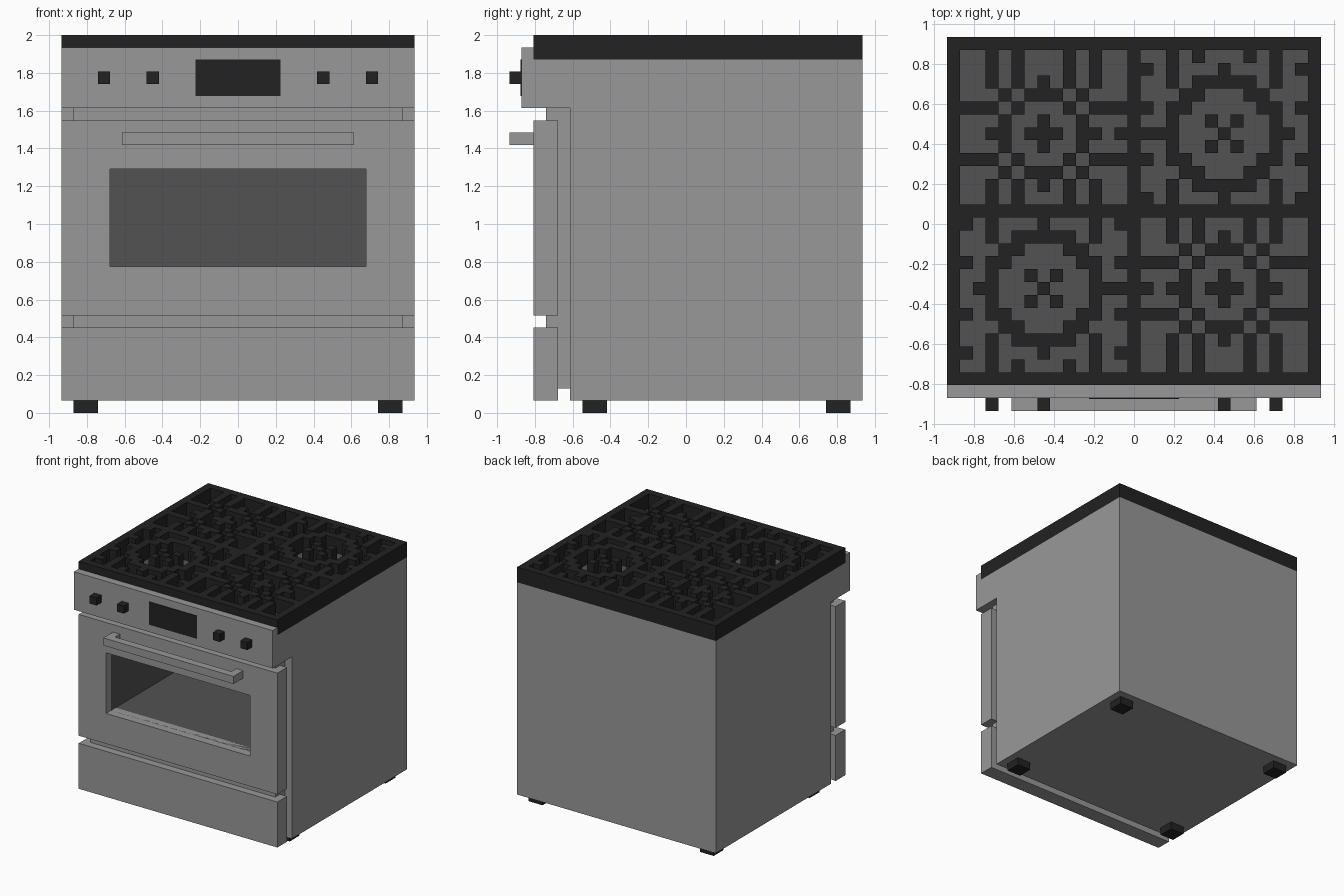
import bpy, bmesh

U = 2 / 31          # one building block
HALF = 14.5         # half the footprint, in blocks

cube = bpy.data.objects.get("Cube")
if cube:
    bpy.data.objects.remove(cube, do_unlink=True)


def material(name, value):
    m = bpy.data.materials.new(name)
    m.use_nodes = True
    colour = (value, value, value, 1)
    m.diffuse_color = colour
    m.node_tree.nodes["Principled BSDF"].inputs["Base Color"].default_value = colour
    return m


STEEL = material("steel grey", 0.314)
DARK = material("dark grey", 0.084)
BLACK = material("black", 0.016)


def finish(name, bm, mats):
    mesh = bpy.data.meshes.new(name)
    bm.to_mesh(mesh)
    bm.free()
    for m in mats:
        mesh.materials.append(m)
    ob = bpy.data.objects.new(name, mesh)
    bpy.context.collection.objects.link(ob)
    return ob


def add_box(bm, x, y, z):
    """Box from block ranges, counted from the left, front and ground."""
    verts = bmesh.ops.create_cube(bm, size=1)["verts"]
    for v in verts:
        v.co = [(r[0] if c < 0 else r[1]) * U - off * U
                for c, r, off in zip(v.co, (x, y, z), (HALF, HALF, 0))]


def box(name, mats, *ranges):
    bm = bmesh.new()
    for x, y, z in ranges:
        add_box(bm, x, y, z)
    return finish(name, bm, mats)


# Body, front frame and door
body = box("body", [STEEL, DARK], ((0, 29), (5, 29), (1, 29)))
frame = box("front_frame", [STEEL, DARK], ((1, 28), (3, 5), (2, 25)))
door = box("oven_door", [STEEL, STEEL], ((0, 29), (2, 4), (8, 24)))

# Oven cavity cut through door, frame and body
cutter = box("cavity_cutter", [STEEL, DARK], ((4, 25), (1, 28), (12, 20)))
cutter.hide_render = True
for p in cutter.data.polygons:
    p.material_index = 1
for ob in (body, frame, door):
    mod = ob.modifiers.new("cavity", "BOOLEAN")
    mod.operation = "DIFFERENCE"
    mod.solver = "EXACT"
    mod.object = cutter
    bpy.context.view_layer.objects.active = ob
    bpy.ops.object.modifier_apply(modifier=mod.name)
bpy.data.objects.remove(cutter, do_unlink=True)

# Drawer, control panel, handle
box("drawer", [STEEL], ((0, 29), (2, 4), (1, 7)))
box("control_panel", [STEEL], ((0, 29), (1, 2), (25, 30)), ((0, 29), (2, 5), (25, 29)))
box("door_handle", [STEEL], ((5, 24), (0, 1), (22, 23)),
    *[((x, x + 1), (1, 2), (22, 23)) for x in (5, 23)])

# Display and knobs
box("display", [BLACK], ((11, 18), (0.92, 1), (26, 29)))
for i, x in enumerate((3, 7, 21, 25)):
    box(f"knob_{i + 1}", [BLACK], ((x, x + 1), (0, 1), (27, 28)))

# Feet
for side, x in (("right", 1), ("left", 26)):
    for end, y in (("front", 6), ("back", 26)):
        box(f"{end}_{side}_foot", [BLACK], ((x, x + 2), (y, y + 2), (0, 1)))

# Cooktop surface under the grates
box("cooktop", [DARK], ((0.5, 28.5), (2.5, 28.5), (29, 29.06)))

# Grate motifs, a quarter of each, from the burner centre outwards
CROSS = ["##.##..", "#..#...", "..#.###", "##.#...", "#.#.#..", "..#.#..", "..#.#.."]
RING = ["#...##.", ".#..#..", "...##.#", "..##...", "###.#..", "#...#.#", "..#.#.."]


def grate_cell(col, row):
    if col in (0, 14, 28) or row in (0, 13, 26):
        return True
    cx = 7 if col < 14 else 21
    cy = 7 if row < 13 else 19
    if row == cy and col in (13, 15):
        return True
    motif = CROSS if (cx == 7) == (cy == 7) else RING
    return motif[abs(row - cy)][abs(col - cx)] == "#"


# Grates, extruded from the filled cells
bm = bmesh.new()
for row in range(27):
    for col in range(29):
        if grate_cell(col, row):
            x, y = (col - HALF) * U, (HALF - row) * U
            bm.faces.new([bm.verts.new((px, py, 29 * U)) for px, py in
                          ((x, y), (x, y - U), (x + U, y - U), (x + U, y))])
bmesh.ops.remove_doubles(bm, verts=bm.verts, dist=U / 10)
bottom = bm.faces[:]
new = bmesh.ops.extrude_face_region(bm, geom=bottom, use_keep_orig=True)["geom"]
bmesh.ops.translate(bm, vec=(0, 0, 2 * U),
                    verts=[g for g in new if isinstance(g, bmesh.types.BMVert)])
for f in bm.faces:
    f.normal_update()
bmesh.ops.reverse_faces(bm, faces=[f for f in bm.faces
                                   if f.normal.z > 0.5 and f.calc_center_median().z < 30 * U])
finish("grates", bm, [BLACK])
